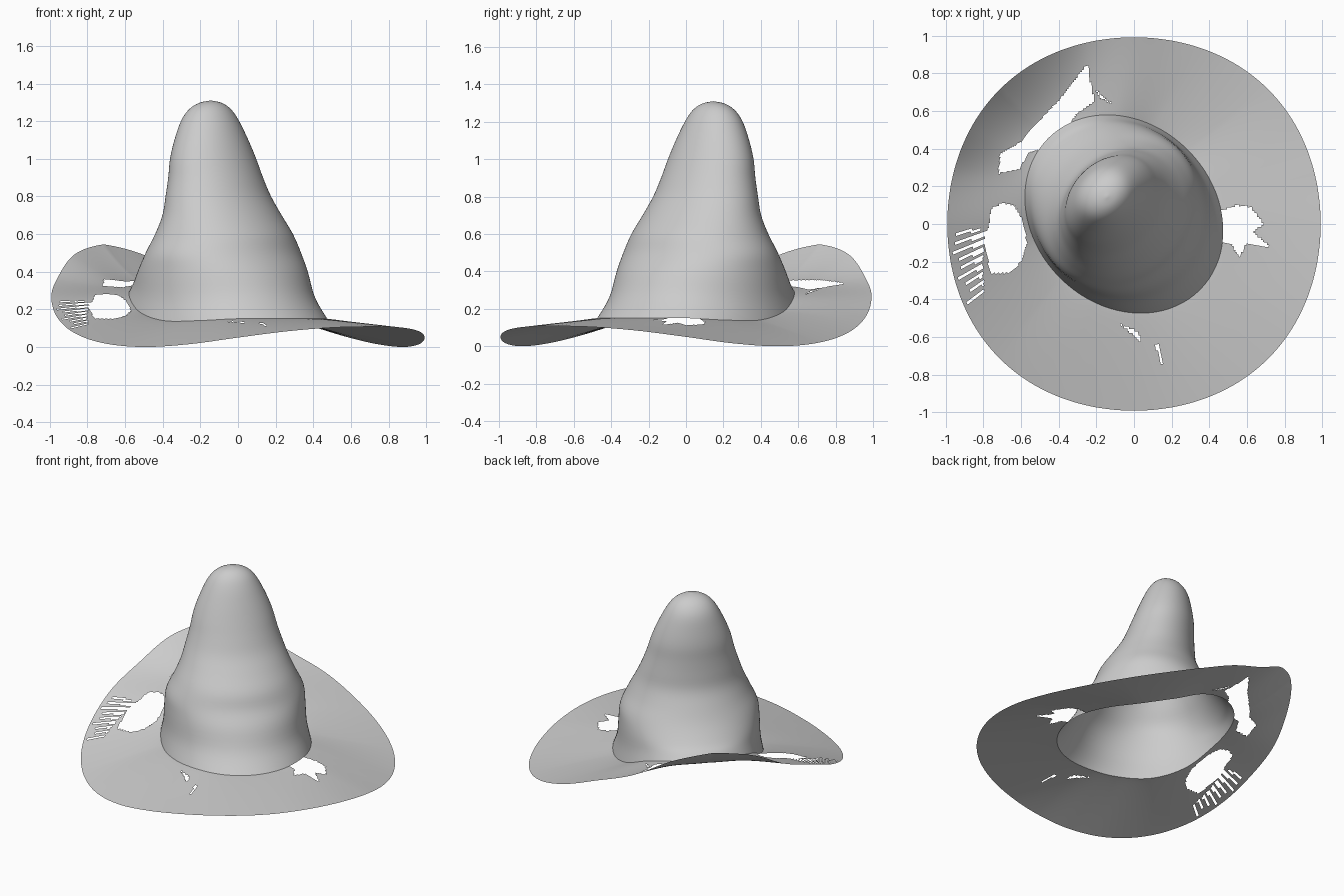
import bpy, bmesh, math
from math import sin, cos, radians, pi
from mathutils import Vector

cube = bpy.data.objects.get("Cube")
if cube:
    bpy.data.objects.remove(cube)

SEGMENTS = 400
LEAN = radians(135)          # direction the hat leans and the brim turns up
ALONG = Vector((cos(LEAN), sin(LEAN), 0))
ACROSS = Vector((-sin(LEAN), cos(LEAN), 0))

felt = bpy.data.materials.new("grey_felt")
felt.use_nodes = True
grey = (0.6, 0.6, 0.6, 1)
felt.diffuse_color = grey
felt.node_tree.nodes["Principled BSDF"].inputs["Base Color"].default_value = grey


def spline(values, t):
    """Smooth curve through evenly spaced values, t from 0 to 1."""
    last = len(values) - 1
    f = min(max(t, 0), 1) * last
    i = min(int(f), last - 1)
    f -= i
    a, b = values[max(i - 1, 0)], values[i]
    c, d = values[i + 1], values[min(i + 2, last)]
    return b + 0.5 * f * (c - a + f * (2 * a - 5 * b + 4 * c - d + f * (3 * (b - c) + d - a)))


# Heights from the turned-up back round to the front, mirrored
RIM_HEIGHT = [.545, .49, .36, .265, .16, .075, .02, 0, .015, .05, .083, .103, .108]
FOOT_HEIGHT = [.325, .315, .27, .185, .14, .14, .15, .15, .15]
# Crown profile from tip down: radius, height, lean, sideways widening
CROWN = [(0, 1.31, .205, .1), (.06, 1.297, .207, .1), (.112, 1.262, .21, .1),
         (.154, 1.2, .21, .1), (.195, 1.1, .2, .12), (.227, 1, .187, .13),
         (.25, .9, .168, .13), (.278, .8, .148, .13), (.315, .7, .12, .11),
         (.365, .6, .105, .08), (.412, .5, .11, .07), (.452, .4, .115, 0)]


def turn(phi):
    return abs((phi + pi) % (2 * pi) - pi) / pi


def crown_point(t, phi):
    foot = spline(FOOT_HEIGHT, turn(phi))
    waist = foot + (.4 - foot) * .45
    profile = CROWN + [(.483, waist, .105, -.05), (.525, foot, .075, -.085)]
    r, z, lean, wide = (spline([p[k] for p in profile], t) for k in range(4))
    return (ALONG * (lean + r * (1 - wide) * cos(phi))
            + ACROSS * r * (1 + wide) * sin(phi) + Vector((0, 0, z)))


def brim_point(t, phi):
    foot = crown_point(1, phi)
    r = 1.001 + .009 * cos(4 * phi)
    rim = (ALONG * cos(phi) + ACROSS * sin(phi)) * r
    p = foot.lerp(rim, t)
    curl = 1.1 + .5 * max(0, cos(phi))
    p.z = foot.z + (spline(RIM_HEIGHT, turn(phi)) - foot.z) * t ** curl
    return p


def inside(p, outline):
    hit = False
    for (ax, ay), (bx, by) in zip(outline, outline[1:] + outline[:1]):
        if (ay > p.y) != (by > p.y) and p.x < ax + (bx - ax) * (p.y - ay) / (by - ay):
            hit = not hit
    return hit


# Ragged holes and tears, seen from above
HOLES = [
    [(-.72, .27), (-.71, .37), (-.6, .44), (-.5, .55), (-.38, .68), (-.25, .85),
     (-.21, .65), (-.3, .59), (-.43, .42), (-.56, .38), (-.61, .29)],
    [(-.7, .11), (-.64, .1), (-.59, .02), (-.57, -.1), (-.6, -.2), (-.66, -.26),
     (-.76, -.26), (-.8, -.1), (-.77, 0), (-.76, .08)],
    [(.46, .07), (.55, .1), (.62, .09), (.69, 0), (.63, -.04), (.72, -.12), (.6, -.1),
     (.56, -.18), (.52, -.11), (.46, -.09)],
    [(-.08, -.53), (.02, -.57), (.04, -.63), (0, -.59)],
    [(.11, -.64), (.13, -.64), (.15, -.75)],
    [(-.2, .71), (-.12, .64), (-.18, .67)],
]


def torn(p, j):
    r, angle = p.xy.length, math.degrees(math.atan2(p.y, p.x)) % 360
    # tapering slits fanning from the side hole, of uneven length
    start = .78 + .004 * (angle - 182)
    end = (.96 + .02 * sin(j // 3 * 2), .87, 0)[j % 3]
    return (182 < angle < 206 and start < r < end) or any(inside(p, h) for h in HOLES)


def sheet(name, point, rows, closed_tip, cut=None):
    bm = bmesh.new()
    grid = []
    for i in range(rows + 1):
        if i == 0 and closed_tip:
            grid.append([bm.verts.new(point(0, 0))] * SEGMENTS)
        else:
            grid.append([bm.verts.new(point(i / rows, 2 * pi * j / SEGMENTS - LEAN))
                         for j in range(SEGMENTS)])
    for i in range(rows):
        for j in range(SEGMENTS):
            k = (j + 1) % SEGMENTS
            corners = [grid[i][j], grid[i + 1][j], grid[i + 1][k], grid[i][k]]
            corners = list(dict.fromkeys(corners))
            middle = sum((v.co for v in corners), Vector()) / len(corners)
            if not (cut and cut(middle, j)):
                bm.faces.new(corners).smooth = True
    loose = [v for v in bm.verts if not v.link_faces]
    bmesh.ops.delete(bm, geom=loose, context='VERTS')
    mesh = bpy.data.meshes.new(name)
    bm.to_mesh(mesh)
    bm.free()
    mesh.materials.append(felt)
    obj = bpy.data.objects.new(name, mesh)
    bpy.context.collection.objects.link(obj)


sheet("crown", crown_point, 52, True)
sheet("brim", brim_point, 48, False, torn)
